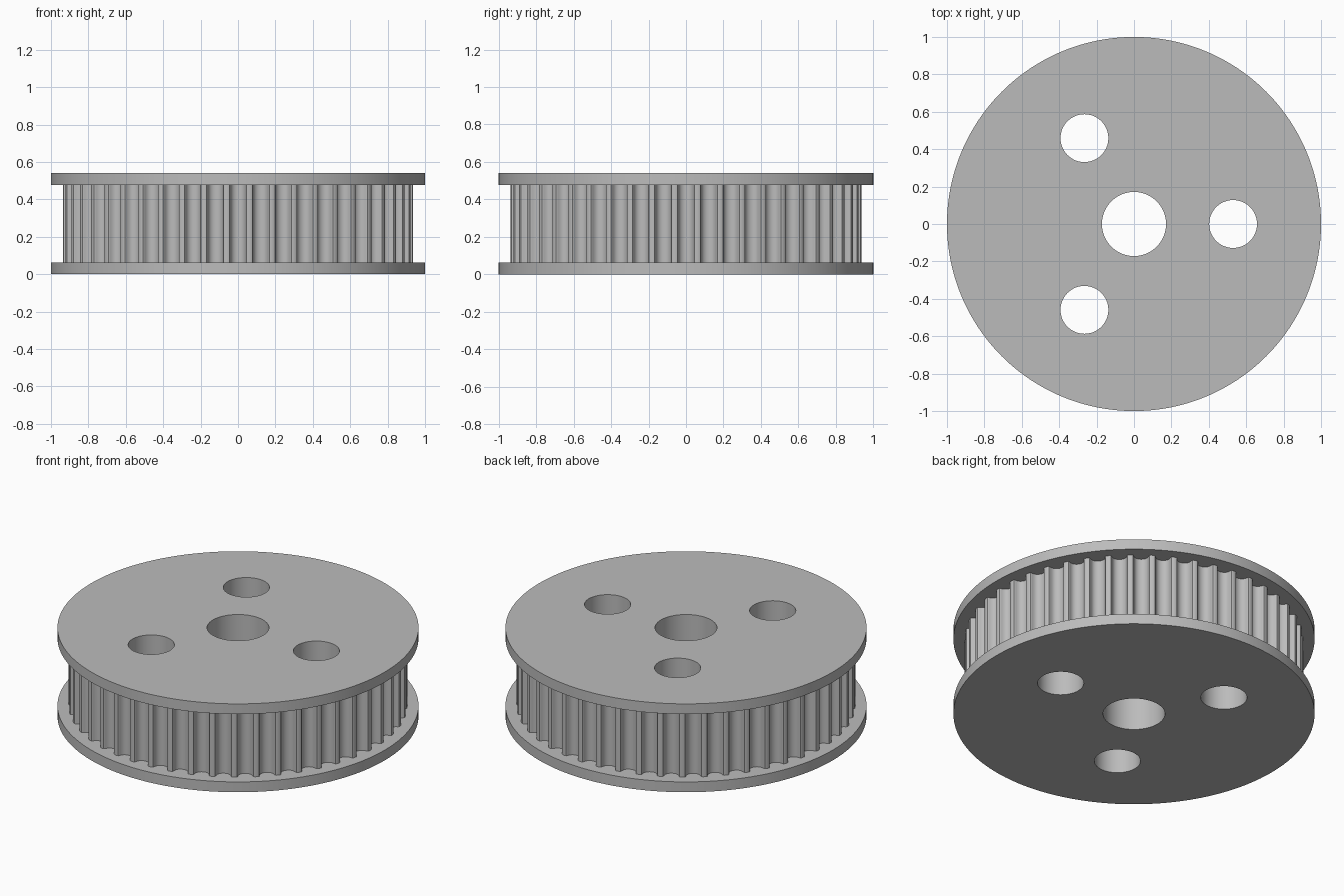
import bpy, bmesh, math

if "Cube" in bpy.data.objects:
    bpy.data.objects.remove(bpy.data.objects["Cube"])

S = 1 / 16.024            # millimetres to scene units
TEETH = 48
OD_R = 15.024             # tooth tip radius in mm
HEIGHT, FLANGE = 0.54, 0.063
WIDEN = 1.134             # groove widening factor

# Half of one rounded belt groove: (half width, depth) in mm
GROOVE = [(0.747, 0), (0.648, 0.037), (0.598, 0.131), (0.579, 0.238),
          (0.547, 0.343), (0.505, 0.444), (0.452, 0.540), (0.358, 0.637),
          (0.248, 0.707), (0.127, 0.750), (0, 0.762)]


def circle(r, n, cx=0.0, cy=0.0):
    return [(cx + r * math.cos(2 * math.pi * i / n),
             cy + r * math.sin(2 * math.pi * i / n)) for i in range(n)]


def tooth_outline():
    half = [(u * WIDEN, v) for u, v in GROOVE]
    base = math.sqrt(OD_R ** 2 - half[0][0] ** 2)
    profile = [(-u, v) for u, v in half] + half[-2::-1]
    pts = []
    for i in range(TEETH):
        a = 2 * math.pi * i / TEETH
        c, s = math.cos(a), math.sin(a)
        for u, v in profile:
            x, y = u * S, -(base - v) * S
            pts.append((x * c - y * s, x * s + y * c))
    return pts


bm = bmesh.new()


def ring(pts, z):
    return [bm.verts.new((x, y, z)) for x, y in pts]


def wall(a, b):
    for i in range(len(a)):
        j = (i + 1) % len(a)
        bm.faces.new((a[i], a[j], b[j], b[i]))


def cap(*rings):
    edges = []
    for r in rings:
        for i in range(len(r)):
            pair = (r[i], r[(i + 1) % len(r)])
            edges.append(bm.edges.get(pair) or bm.edges.new(pair))
    bmesh.ops.triangle_fill(bm, edges=edges, use_beauty=True)


rim = circle(1.0, 192)
teeth = tooth_outline()

# Centre bore and three mounting holes
holes = [circle(0.1715, 64)]
for k in range(3):
    a = 2 * math.pi * k / 3
    holes.append(circle(0.128, 48, 0.53 * math.cos(a), 0.53 * math.sin(a)))

# Outer flange faces pierced by the holes
z1, z2 = FLANGE, HEIGHT - FLANGE
low = [ring(h, 0) for h in holes]
high = [ring(h, HEIGHT) for h in holes]
rims = [ring(rim, z) for z in (0, z1, z2, HEIGHT)]
roots = [ring(teeth, z) for z in (z1, z2)]
cap(rims[0], *low)
cap(rims[3], *high)

# Inner flange faces around the toothed drum
cap(rims[1], roots[0])
cap(rims[2], roots[1])

# Flange rims, toothed drum and hole walls
wall(rims[0], rims[1])
wall(rims[2], rims[3])
wall(roots[0], roots[1])
for a, b in zip(low, high):
    wall(a, b)
bmesh.ops.recalc_face_normals(bm, faces=bm.faces)

mesh = bpy.data.meshes.new("toothed_pulley")
bm.to_mesh(mesh)
bm.free()
pulley = bpy.data.objects.new("toothed_pulley", mesh)
bpy.context.collection.objects.link(pulley)

# Plain grey finish
grey = bpy.data.materials.new("plain_grey")
grey.diffuse_color = (0.5, 0.5, 0.5, 1)
grey.use_nodes = True
grey.node_tree.nodes["Principled BSDF"].inputs["Base Color"].default_value = grey.diffuse_color
mesh.materials.append(grey)

bpy.context.view_layer.objects.active = pulley
pulley.select_set(True)
bpy.ops.object.shade_smooth_by_angle(angle=math.radians(30))
